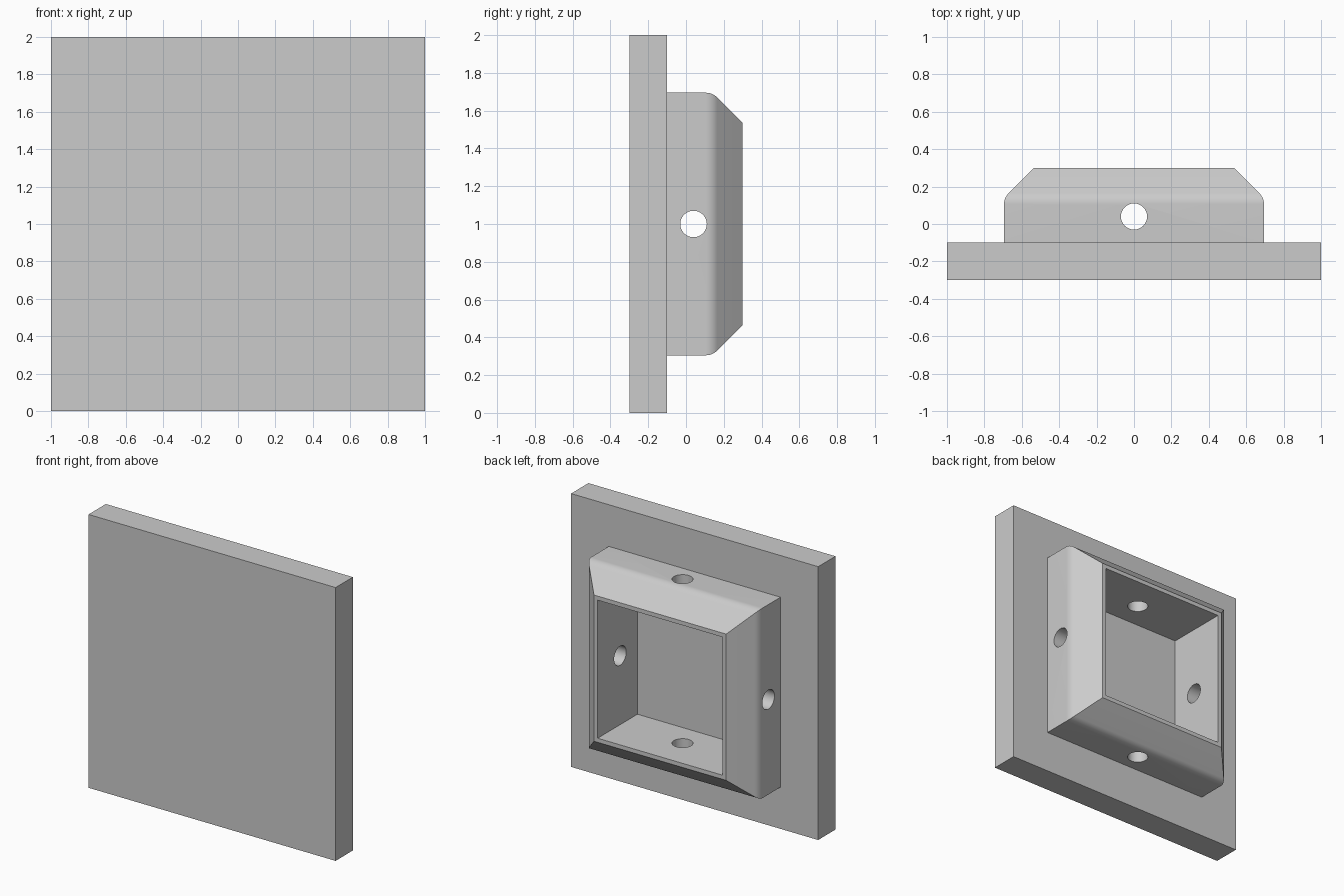
import bpy, bmesh, math
from mathutils import Matrix

cube = bpy.data.objects.get("Cube")
if cube:
    bpy.data.objects.remove(cube, do_unlink=True)

grey = bpy.data.materials.new("plain_grey")
grey.use_nodes = True
grey.diffuse_color = (0.6, 0.6, 0.6, 1)
grey.node_tree.nodes["Principled BSDF"].inputs["Base Color"].default_value = grey.diffuse_color

CENTRE_Z = 1.0
FRONT, PLATE_BACK, BACK = -0.3, -0.1, 0.3
COLLAR, LIP, POCKET = 0.695, 0.535, 0.505      # half widths
POCKET_FLOOR = -0.16
BORE_Y, BORE_RADIUS = 0.04, 0.07


def add_object(name, bm):
    bmesh.ops.recalc_face_normals(bm, faces=bm.faces)
    mesh = bpy.data.meshes.new(name)
    bm.to_mesh(mesh)
    bm.free()
    mesh.materials.append(grey)
    obj = bpy.data.objects.new(name, mesh)
    bpy.context.collection.objects.link(obj)
    return obj


def square_loft(name, profile):
    """Stack square rings along y from (half width, y) pairs and cap both ends."""
    bm = bmesh.new()
    corners = [(-1, -1), (1, -1), (1, 1), (-1, 1)]
    rings = [[bm.verts.new((sx * h, y, CENTRE_Z + sz * h)) for sx, sz in corners]
             for h, y in profile]
    for a, b in zip(rings, rings[1:]):
        for i in range(4):
            j = (i + 1) % 4
            bm.faces.new((a[i], a[j], b[j], b[i]))
    bm.faces.new(rings[0])
    bm.faces.new(rings[-1])
    return add_object(name, bm)


def bore(name, axis):
    """Long cylinder through the collar, along x or z."""
    bm = bmesh.new()
    turn = Matrix.Rotation(math.pi / 2, 4, "Y") if axis == "X" else Matrix()
    bmesh.ops.create_cone(bm, cap_ends=True, segments=48, radius1=BORE_RADIUS,
                          radius2=BORE_RADIUS, depth=1.8,
                          matrix=Matrix.Translation((0, BORE_Y, CENTRE_Z)) @ turn)
    return add_object(name, bm)


def cut(obj, cutters):
    bpy.context.view_layer.objects.active = obj
    for cutter in cutters:
        mod = obj.modifiers.new("cut", "BOOLEAN")
        mod.operation = "DIFFERENCE"
        mod.solver = "EXACT"
        mod.object = cutter
        bpy.ops.object.modifier_apply(modifier=mod.name)


# Square plate and the collar with its softened shoulder and sloped rim
plate = square_loft("face_plate", [(1.0, FRONT), (1.0, PLATE_BACK)])
tangent = 0.035
radius = tangent / math.tan(math.pi / 8)
start = BACK - (COLLAR - LIP) - tangent
shoulder = [(COLLAR - radius * (1 - math.cos(a)), start + radius * math.sin(a))
            for a in (math.pi / 4 * i / 8 for i in range(9))]
collar = square_loft("mounting_collar", [(COLLAR, PLATE_BACK)] + shoulder + [(LIP, BACK)])

# Square pocket and the two crossing screw bores
pocket = square_loft("pocket_cutter", [(POCKET, POCKET_FLOOR), (POCKET, BACK + 0.2)])
bores = [bore("side_bore_cutter", "X"), bore("vertical_bore_cutter", "Z")]
cut(plate, [pocket])
cut(collar, [pocket] + bores)
for helper in [pocket] + bores:
    bpy.data.objects.remove(helper, do_unlink=True)

# Smooth the shoulder and bores, keep the edges crisp
for obj in (plate, collar):
    bpy.ops.object.select_all(action="DESELECT")
    obj.select_set(True)
    bpy.context.view_layer.objects.active = obj
    bpy.ops.object.shade_smooth_by_angle(angle=math.radians(30))
